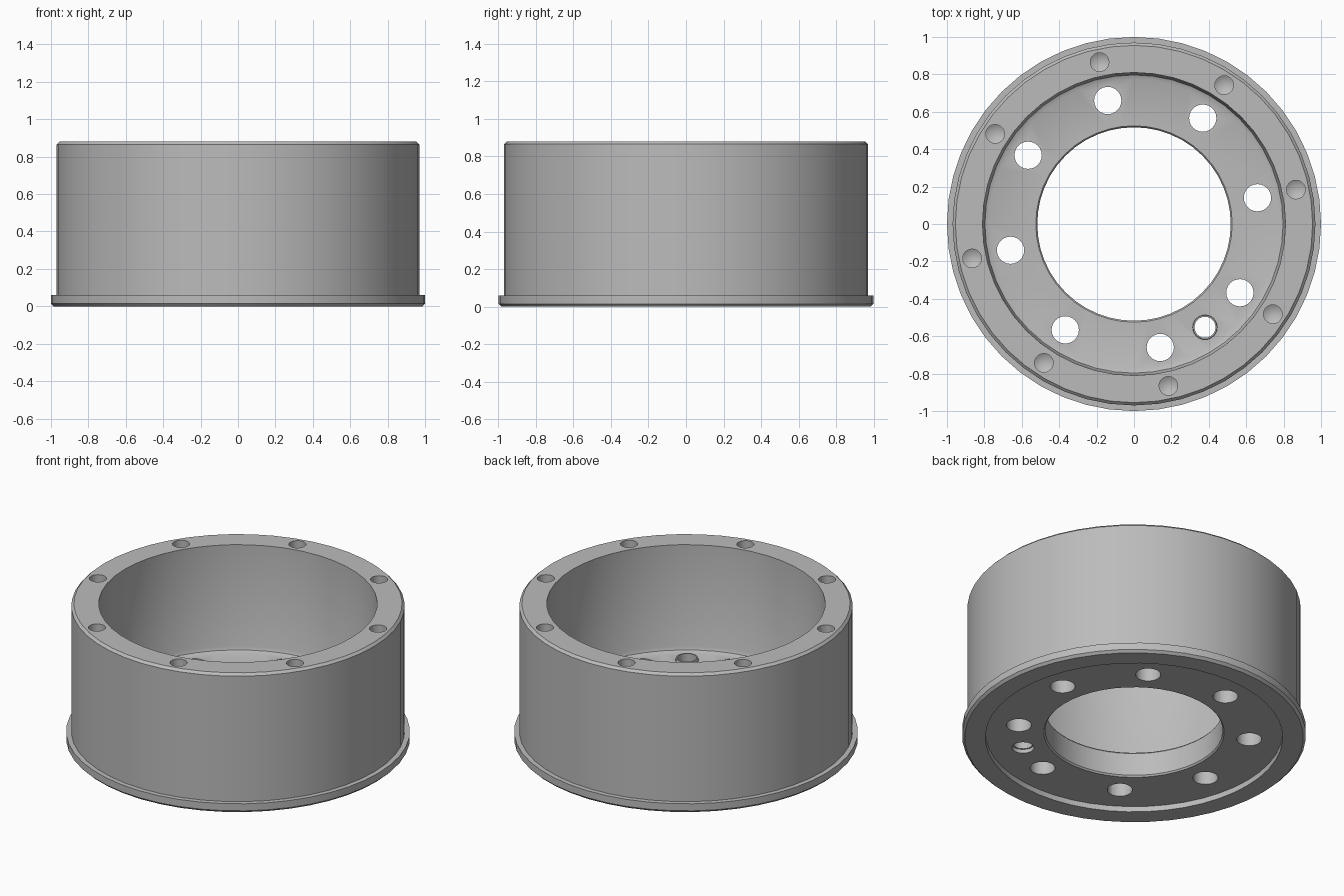
import bpy, bmesh, math

cube = bpy.data.objects.get("Cube")
if cube:
    bpy.data.objects.remove(cube, do_unlink=True)

steel = bpy.data.materials.new("plain grey steel")
steel.use_nodes = True
GREY = (0.5, 0.5, 0.5, 1)
steel.diffuse_color = GREY
steel.node_tree.nodes["Principled BSDF"].inputs["Base Color"].default_value = GREY


def lathe(name, profile, steps, centre=(0, 0), closed=True):
    """Spin an (r, z) profile about a vertical axis."""
    bm = bmesh.new()
    rings = []
    for r, z in profile:
        if r == 0:
            rings.append([bm.verts.new((centre[0], centre[1], z))] * steps)
            continue
        rings.append([bm.verts.new((centre[0] + r * math.cos(a), centre[1] + r * math.sin(a), z))
                      for a in (math.tau * i / steps for i in range(steps))])
    pairs = list(zip(rings, rings[1:]))
    if closed:
        pairs.append((rings[-1], rings[0]))
    for low, high in pairs:
        for i in range(steps):
            j = (i + 1) % steps
            bm.faces.new(dict.fromkeys((low[i], low[j], high[j], high[i])))
    bmesh.ops.recalc_face_normals(bm, faces=bm.faces)
    mesh = bpy.data.meshes.new(name)
    bm.to_mesh(mesh)
    bm.free()
    mesh.materials.append(steel)
    obj = bpy.data.objects.new(name, mesh)
    bpy.context.collection.objects.link(obj)
    return obj


def polar(radius, degrees):
    a = math.radians(degrees)
    return radius * math.cos(a), radius * math.sin(a)


def smooth(obj):
    bpy.ops.object.select_all(action='DESELECT')
    obj.select_set(True)
    bpy.context.view_layer.objects.active = obj
    bpy.ops.object.shade_smooth_by_angle(angle=math.radians(30))


# Drum: flanged wall, floor plate with centre bore, recessed underside
drum = lathe("drum", [
    (0.865, 0), (0.985, 0), (1, 0.015), (1, 0.06), (0.97, 0.06),
    (0.97, 0.865), (0.955, 0.88), (0.81, 0.88), (0.805, 0.23),
    (0.797, 0.21), (0.775, 0.2), (0.525, 0.2), (0.517, 0.19),
    (0.517, 0.045), (0.525, 0.035), (0.865, 0.035)], 48)

# Cutters: stud holes in the floor, drilled blind holes in the rim, pin hole
cutters = []
for k in range(8):
    angle = 12 + 45 * k
    cutters.append(lathe("stud_hole_cutter", [(0, -0.1), (0.073, -0.1), (0.073, 0.4), (0, 0.4)],
                         24, polar(0.675, angle), closed=False))
    cutters.append(lathe("rim_hole_cutter", [(0, 0.7), (0.05, 0.73), (0.05, 1), (0, 1)],
                         20, polar(0.885, angle), closed=False))
pin_at = polar(0.67, -55.5)
cutters.append(lathe("pin_hole_cutter", [(0, -0.1), (0.064, -0.1), (0.064, 0.4), (0, 0.4)],
                     24, pin_at, closed=False))

for cutter in cutters:
    mod = drum.modifiers.new("hole", 'BOOLEAN')
    mod.operation = 'DIFFERENCE'
    mod.solver = 'EXACT'
    mod.object = cutter
bpy.context.view_layer.objects.active = drum
drum.select_set(True)
for mod in list(drum.modifiers):
    bpy.ops.object.modifier_apply(modifier=mod.name)
for cutter in cutters:
    bpy.data.objects.remove(cutter, do_unlink=True)
smooth(drum)

# Hollow locating pin standing slightly proud of the floor
pin = lathe("locating_pin", [(0.056, 0.06), (0.066, 0.06), (0.066, 0.215),
                             (0.064, 0.22), (0.056, 0.22)], 24, pin_at)
smooth(pin)
